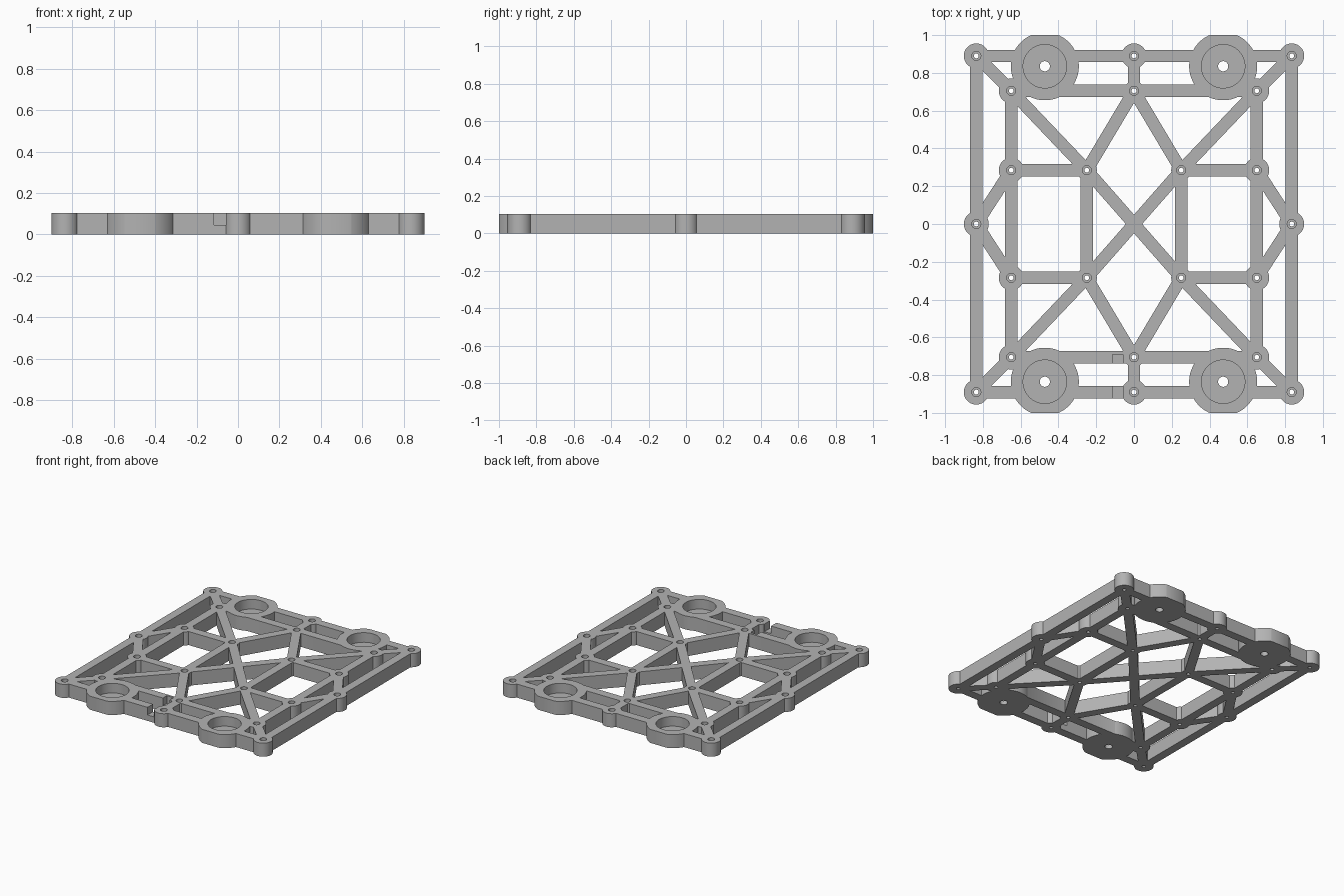
import bpy, bmesh, math
from mathutils import Vector

if "Cube" in bpy.data.objects:
    bpy.data.objects.remove(bpy.data.objects["Cube"])

H = 0.103          # plate thickness
BAR = 0.065        # strut width


def prism(bm, pts, z0, z1):
    """Extruded closed outline, counter-clockwise."""
    low = [bm.verts.new((x, y, z0)) for x, y in pts]
    top = [bm.verts.new((x, y, z1)) for x, y in pts]
    bm.faces.new(low[::-1])
    bm.faces.new(top)
    n = len(pts)
    for i in range(n):
        j = (i + 1) % n
        bm.faces.new((low[i], low[j], top[j], top[i]))


def disc(bm, c, r, z0=0.0, z1=H, n=48, limit=9.0):
    """Cylinder whose outline is clipped flat at |y| = limit."""
    pts = []
    for i in range(n):
        a = 2 * math.pi * (i + 0.5) / n
        x, y = c[0] + r * math.cos(a), c[1] + r * math.sin(a)
        if abs(y) > limit:
            # the two ends of the flat sit exactly on the clip line
            dx = math.sqrt(r * r - (limit - abs(c[1])) ** 2)
            p = (c[0] + math.copysign(dx, x - c[0]), math.copysign(limit, y))
            if p in pts:
                continue
            pts.append(p)
        else:
            pts.append((x, y))
    prism(bm, pts, z0, z1)


def strut(bm, a, b):
    a, b = Vector(a), Vector(b)
    d = (b - a).normalized()
    s = Vector((-d.y, d.x)) * BAR / 2
    prism(bm, [tuple(p) for p in (a - s, b - s, b + s, a + s)], 0, H)


def finish(name, bm):
    bmesh.ops.recalc_face_normals(bm, faces=bm.faces)
    me = bpy.data.meshes.new(name)
    bm.to_mesh(me)
    bm.free()
    ob = bpy.data.objects.new(name, me)
    bpy.context.collection.objects.link(ob)
    return ob


def mirrored(x, y):
    return sorted({(sx * x, sy * y) for sx in (1, -1) for sy in (1, -1)})


# Screw bosses: position in one quarter and radius
bosses = [((0.835, 0.89), 0.066), ((0.65, 0.705), 0.066), ((0.65, 0.285), 0.066),
          ((0.25, 0.285), 0.053), ((0.835, 0.0), 0.066), ((0.0, 0.89), 0.066),
          ((0.0, 0.705), 0.053)]
pads = mirrored(0.472, 0.835)

# Struts of one quarter, mirrored to the others
quarter = [((0.835, 0), (0.835, 0.89)), ((0, 0.89), (0.835, 0.89)),
           ((0, 0.705), (0.65, 0.705)), ((0.65, 0), (0.65, 0.705)),
           ((0.25, 0), (0.25, 0.285)), ((0.25, 0.285), (0.65, 0.285)),
           ((0, 0), (0.25, 0.285)), ((0.25, 0.285), (0.65, 0.705)),
           ((0.65, 0.705), (0.835, 0.89)), ((0, 0.705), (0.25, 0.285)),
           ((0.835, 0), (0.65, 0.285)), ((0, 0.705), (0, 0.89))]
# Struts that lie across a mirror line are drawn once, full length
full = []
for a, b in quarter:
    if a[0] == 0 and a[1] == b[1]:
        a = (-b[0], a[1])
    if a[1] == 0 and a[0] == b[0]:
        a = (a[0], -b[1])
    if a == (0, 0):
        a = (-b[0], -b[1])
    for sx in (1, -1):
        for sy in (1, -1):
            seg = tuple(sorted(((sx * a[0] + 0.0, sy * a[1] + 0.0),
                                (sx * b[0] + 0.0, sy * b[1] + 0.0))))
            if seg not in full:
                full.append(seg)

frame_bm = bmesh.new()
for a, b in full:
    strut(frame_bm, a, b)
for (x, y), r in bosses:
    for p in mirrored(x, y):
        disc(frame_bm, p, r)
for p in pads:
    disc(frame_bm, p, 0.18, n=64, limit=1.0)
frame = finish("lattice_frame", frame_bm)

# Through holes
bores_bm = bmesh.new()
for (x, y), r in bosses:
    for p in mirrored(x, y):
        disc(bores_bm, p, 0.013, -0.1, 0.3, 20)
for p in pads:
    disc(bores_bm, p, 0.027, -0.1, 0.3, 24)
bores = finish("bore_cutter", bores_bm)

# Counterbores, round pockets and the cable notch in the front rails
recess_bm = bmesh.new()
for (x, y), r in bosses:
    for p in mirrored(x, y):
        disc(recess_bm, p, 0.024, 0.05, 0.3, 24)
for p in pads:
    disc(recess_bm, p, 0.115, 0.03, 0.3, 48)
prism(recess_bm, [(-0.115, -1.1), (-0.059, -1.1), (-0.059, -0.69), (-0.115, -0.69)],
      0.045, 0.3)
recesses = finish("recess_cutter", recess_bm)

# Merge the overlapping solids and cut the openings
bpy.context.view_layer.objects.active = frame
frame.select_set(True)
for cutter in (bores, recesses):
    cutter.hide_render = True
    mod = frame.modifiers.new("cut", 'BOOLEAN')
    mod.operation = 'DIFFERENCE'
    mod.solver = 'EXACT'
    mod.use_self = cutter is bores
    mod.object = cutter
    bpy.ops.object.modifier_apply(modifier=mod.name)
for cutter in (bores, recesses):
    bpy.data.objects.remove(cutter)

grey = bpy.data.materials.new("grey")
grey.diffuse_color = (0.45, 0.45, 0.45, 1)
grey.use_nodes = True
grey.node_tree.nodes["Principled BSDF"].inputs["Base Color"].default_value = grey.diffuse_color
frame.data.materials.clear()
frame.data.materials.append(grey)
bpy.ops.object.shade_smooth_by_angle(angle=math.radians(30))
